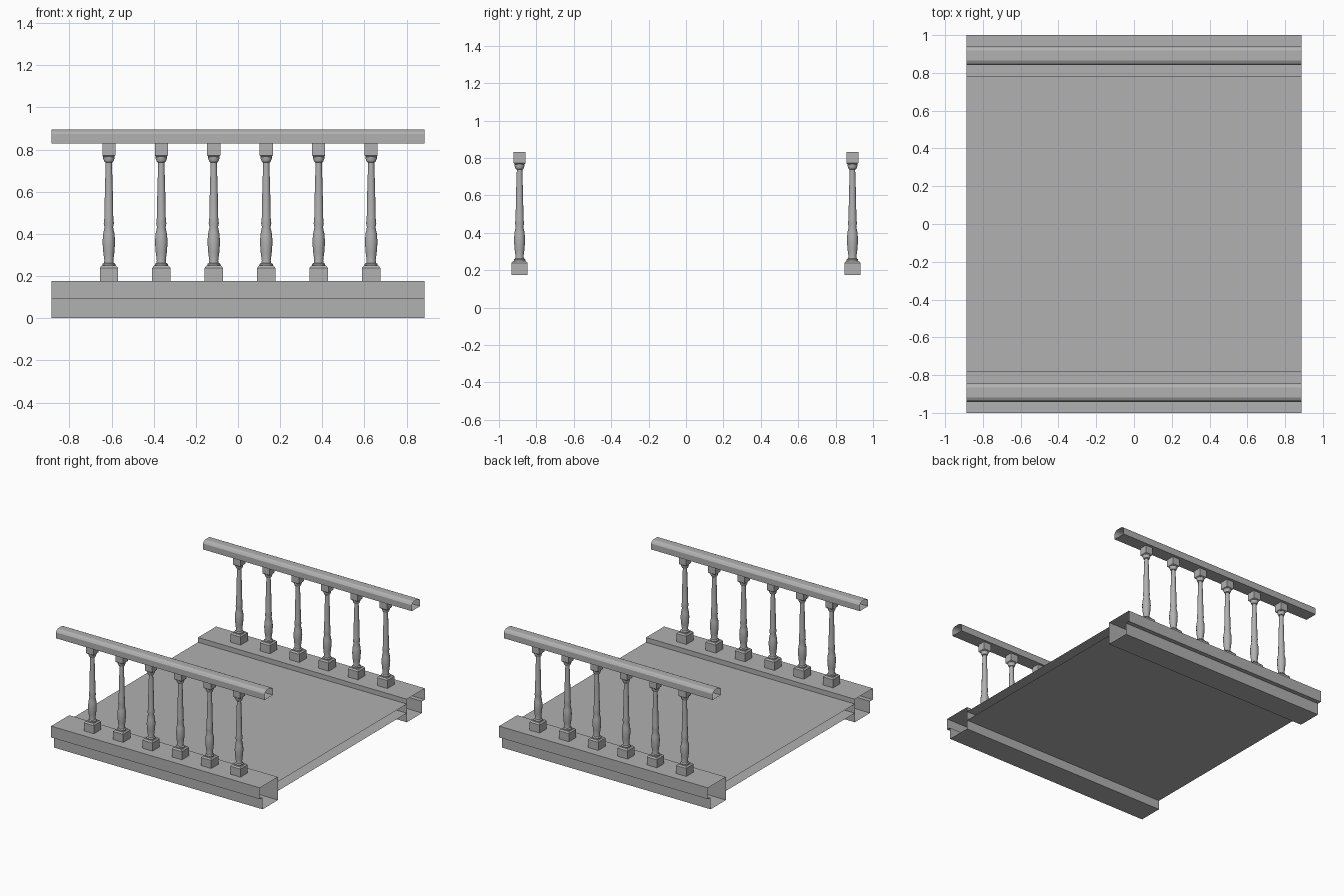
import bpy, bmesh, math

if "Cube" in bpy.data.objects:
    bpy.data.objects.remove(bpy.data.objects["Cube"])

HALF_LEN = 0.886     # half length of the bridge along x
RAIL_Y = 0.89        # centre line of each balustrade

# Mid-grey stone
stone = bpy.data.materials.new("stone")
stone.diffuse_color = (0.44, 0.44, 0.44, 1)
stone.use_nodes = True
stone.node_tree.nodes["Principled BSDF"].inputs["Base Color"].default_value = stone.diffuse_color


def make_object(name, bm):
    bmesh.ops.recalc_face_normals(bm, faces=bm.faces)
    mesh = bpy.data.meshes.new(name)
    bm.to_mesh(mesh)
    bm.free()
    mesh.materials.append(stone)
    obj = bpy.data.objects.new(name, mesh)
    bpy.context.collection.objects.link(obj)
    return obj


def smooth(obj, angle):
    bpy.ops.object.select_all(action='DESELECT')
    obj.select_set(True)
    bpy.context.view_layer.objects.active = obj
    bpy.ops.object.shade_smooth_by_angle(angle=math.radians(angle))


def sweep(name, profile):
    """Closed (y, z) outline run along x, with open ends."""
    bm = bmesh.new()
    a, b = [[bm.verts.new((x, y, z)) for y, z in profile]
            for x in (-HALF_LEN, HALF_LEN)]
    n = len(profile)
    for i in range(n):
        j = (i + 1) % n
        bm.faces.new((a[i], a[j], b[j], b[i]))
    return make_object(name, bm)


def loft(bm, profile, sides):
    """Stack of rings from (half width, z) pairs, capped at both ends."""
    turn = math.pi / sides
    grow = math.sqrt(2) if sides == 4 else 1
    rings = []
    for r, z in profile:
        rings.append([bm.verts.new((r * grow * math.cos(turn + 2 * math.pi * k / sides),
                                    r * grow * math.sin(turn + 2 * math.pi * k / sides), z))
                      for k in range(sides)])
    for lo, hi in zip(rings, rings[1:]):
        for k in range(sides):
            m = (k + 1) % sides
            bm.faces.new((lo[k], lo[m], hi[m], hi[k]))
    bm.faces.new(rings[0][::-1])
    bm.faces.new(rings[-1])


# Baluster: square foot, turned shaft, square head
FOOT = [(0.043, 0.173), (0.043, 0.239), (0.034, 0.249)]
SHAFT = [(0.032, 0.247), (0.032, 0.257), (0.024, 0.263), (0.022, 0.275),
         (0.027, 0.31), (0.031, 0.36), (0.028, 0.40), (0.021, 0.432),
         (0.025, 0.450), (0.022, 0.475), (0.019, 0.62), (0.015, 0.738),
         (0.021, 0.741), (0.028, 0.758), (0.028, 0.772)]
HEAD = [(0.024, 0.765), (0.031, 0.772), (0.031, 0.832)]
bm = bmesh.new()
loft(bm, FOOT, 4)
loft(bm, SHAFT, 12)
loft(bm, HEAD, 4)
baluster = make_object("baluster", bm)
smooth(baluster, 35)

# Curb and handrail outlines for the +y side
CURB = [(1.0, 0.177), (1.0, 0.09), (0.967, 0.09), (0.967, 0.0),
        (0.781, 0.0), (0.781, 0.177)]
RAIL = [(0.942, 0.829), (0.942, 0.874), (0.933, 0.887), (0.918, 0.895),
        (0.866, 0.895), (0.851, 0.887), (0.842, 0.874), (0.842, 0.829)]

# Curb, handrail and balusters on each side
for side, label in ((-1, "front"), (1, "back")):
    sweep(label + "_curb", [(side * y, z) for y, z in CURB])
    sweep(label + "_handrail", [(side * y, z) for y, z in RAIL])
    for i in range(6):
        post = baluster
        if (side, i) != (-1, 0):
            post = baluster.copy()
            bpy.context.collection.objects.link(post)
            post.name = f"{label}_baluster_{i + 1}"
        post.location = (-0.613 + 0.249 * i, side * RAIL_Y, 0)
baluster.name = "front_baluster_1"

# Deck between the curbs
sweep("deck", [(-0.781, 0.07), (0.781, 0.07), (0.781, 0.14), (-0.781, 0.14)])
